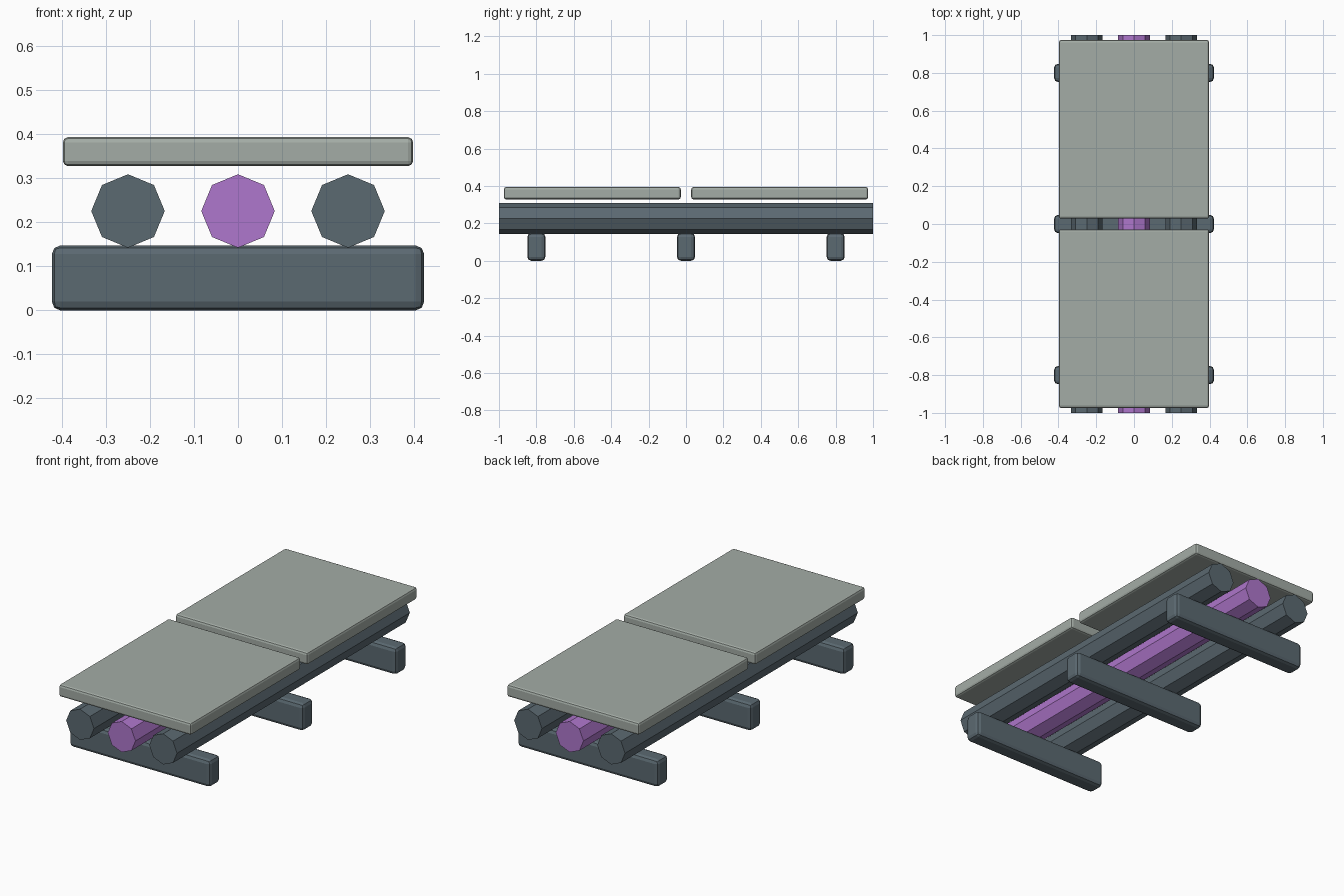
import bpy
from math import pi

cube = bpy.data.objects.get("Cube")
if cube:
    bpy.data.objects.remove(cube, do_unlink=True)


def make_material(name, rgb):
    mat = bpy.data.materials.new(name)
    mat.use_nodes = True
    color = (*rgb, 1)
    mat.diffuse_color = color
    mat.node_tree.nodes["Principled BSDF"].inputs["Base Color"].default_value = color
    return mat


slate = make_material("slate", (0.105, 0.142, 0.166))
purple = make_material("purple", (0.43, 0.184, 0.61))
pale_grey = make_material("pale grey", (0.37, 0.414, 0.38))


def box(name, center, size, bevel, mat):
    bpy.ops.mesh.primitive_cube_add(size=1, location=center)
    obj = bpy.context.object
    obj.name = name
    obj.scale = size
    bpy.ops.object.transform_apply(location=False, rotation=False, scale=True)
    mod = obj.modifiers.new("rounded edges", "BEVEL")
    mod.width = bevel
    mod.segments = 2
    obj.data.materials.append(mat)


def rail(name, x, mat):
    bpy.ops.mesh.primitive_cylinder_add(
        vertices=8, radius=0.0835, depth=2,
        location=(x, 0, 0.226), rotation=(pi / 2, 0, 0))
    obj = bpy.context.object
    obj.name = name
    obj.data.materials.append(mat)


# Cross beams resting on the ground
for name, y in (("front", -0.8), ("middle", 0), ("back", 0.8)):
    box(name + "_cross_beam", (0, y, 0.074), (0.846, 0.096, 0.148), 0.02, slate)

# Octagonal rails running lengthwise
rail("right_rail", -0.25, slate)
rail("centre_rail", 0, purple)
rail("left_rail", 0.25, slate)

# Deck panels hovering above the rails
for name, side in (("front", -1), ("back", 1)):
    box(name + "_deck_panel", (0, side * 0.501, 0.361), (0.796, 0.946, 0.066), 0.012, pale_grey)
